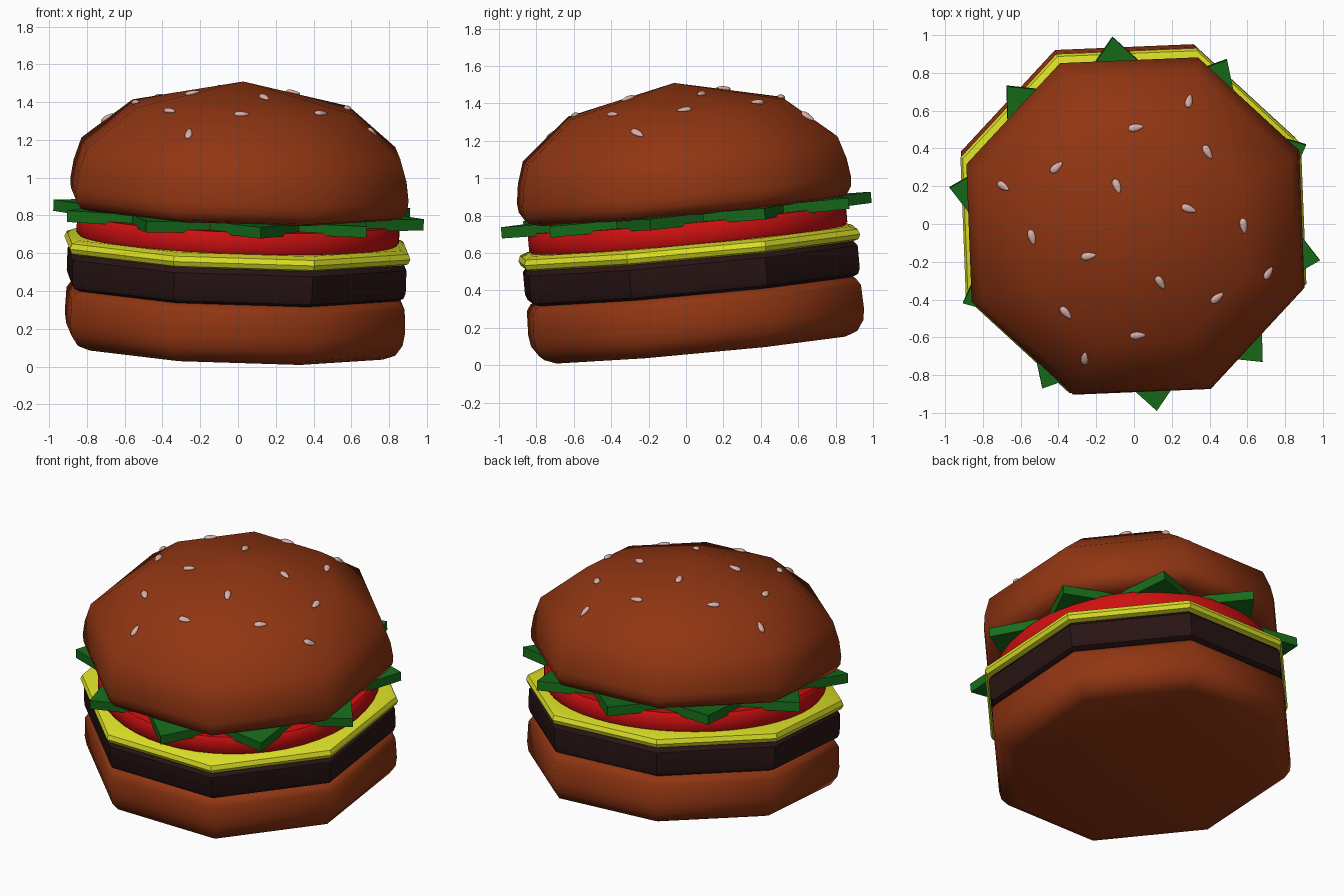
import bpy, bmesh
from math import cos, sin, pi, radians
from mathutils import Matrix, Vector
from mathutils.bvhtree import BVHTree

cube = bpy.data.objects.get("Cube")
if cube:
    bpy.data.objects.remove(cube, do_unlink=True)


def make_material(name, color):
    mat = bpy.data.materials.new(name)
    mat.use_nodes = True
    mat.diffuse_color = (*color, 1)
    mat.node_tree.nodes["Principled BSDF"].inputs["Base Color"].default_value = (*color, 1)
    return mat


BUN = make_material("toasted brown", (0.28, 0.036, 0.006))
PATTY = make_material("dark meat", (0.022, 0.007, 0.007))
CHEESE = make_material("cheese yellow", (0.72, 0.75, 0.02))
TOMATO = make_material("tomato red", (0.62, 0.005, 0.005))
LETTUCE = make_material("lettuce green", (0.008, 0.15, 0.01))
SEED = make_material("pale seed", (0.7, 0.42, 0.38))

# The whole stack leans along one tilted axis
AXIS = Vector((0.035, -0.092, 1)).normalized()
LEAN = Vector((0, 0, 1)).rotation_difference(AXIS).to_matrix().to_4x4()
STACK = Matrix.Translation((-0.022, 0.067, 0.091)) @ LEAN @ Matrix.Rotation(radians(24.8), 4, "Z")


def finish(name, bm, mat, smooth):
    bmesh.ops.recalc_face_normals(bm, faces=bm.faces[:])
    mesh = bpy.data.meshes.new(name)
    bm.to_mesh(mesh)
    obj = bpy.data.objects.new(name, mesh)
    bpy.context.collection.objects.link(obj)
    mesh.materials.append(mat)
    if smooth:
        bpy.ops.object.select_all(action="DESELECT")
        obj.select_set(True)
        bpy.context.view_layer.objects.active = obj
        bpy.ops.object.shade_smooth_by_angle(angle=radians(smooth))
    return obj


def layer(name, profile, sides, mat, smooth=0, notch=1):
    """Loft rings of (radius, height); notch pulls in every other point."""
    bm = bmesh.new()
    rings = []
    for r, h in profile:
        if r == 0:
            rings.append([bm.verts.new((0, 0, h))])
            continue
        ring = []
        for i in range(sides):
            a, rad = 2 * pi * i / sides, r * (notch if i % 2 else 1)
            ring.append(bm.verts.new((rad * cos(a), rad * sin(a), h)))
        rings.append(ring)
    for low, high in zip(rings, rings[1:]):
        for i in range(sides):
            j = (i + 1) % sides
            if len(high) == 1:
                bm.faces.new((low[i], low[j], high[0]))
            else:
                bm.faces.new((low[i], low[j], high[j], high[i]))
    for ring in (rings[0], rings[-1]):
        if len(ring) > 1:
            bm.faces.new(ring)
    bm.transform(STACK)
    obj = finish(name, bm, mat, smooth)
    bm.free()
    return obj


# Stack of fillings between the two buns
layer("bottom_bun", [(0.84, 0), (0.91, 0.025), (0.95, 0.08), (0.96, 0.14),
                     (0.955, 0.27), (0.93, 0.305), (0.88, 0.32)], 8, BUN, 50)
layer("patty", [(0.91, 0.315), (0.945, 0.33), (0.957, 0.36), (0.957, 0.48),
                (0.93, 0.51)], 8, PATTY, 35)
layer("cheese", [(0.93, 0.505), (0.965, 0.515), (0.977, 0.54), (0.965, 0.568),
                 (0.92, 0.585)], 8, CHEESE, 40)
layer("tomato", [(0.84, 0.58), (0.855, 0.6), (0.855, 0.68), (0.84, 0.7)], 48, TOMATO, 40)
layer("lettuce", [(1, 0.685), (1, 0.745)], 20, LETTUCE, 0, 0.766)
top_bun = layer("top_bun", [(0.85, 0.74), (0.92, 0.755), (0.95, 0.8), (0.955, 0.85),
                            (0.94, 0.95), (0.9, 1.07), (0.62, 1.29), (0, 1.425)], 8, BUN, 60)

# Sesame seeds: x, y and heading in degrees, dropped onto the dome
SEEDS = [(.29, .65, 65), (.01, .51, 10), (.39, .38, -60), (-.41, .3, 40),
         (-.69, .2, -20), (-.09, .2, -70), (.29, .08, -20), (.58, -.01, -80),
         (-.54, -.07, -75), (-.24, -.17, 10), (.14, -.31, -60), (.71, -.26, 40),
         (.44, -.39, 40), (-.36, -.47, -50), (.02, -.59, 5), (-.26, -.71, 70)]
dome = bmesh.new()
dome.from_mesh(top_bun.data)
tree = BVHTree.FromBMesh(dome)
for n, (x, y, heading) in enumerate(SEEDS, 1):
    spot, normal, _, _ = tree.ray_cast(Vector((x, y, 3)), Vector((0, 0, -1)))
    a = radians(heading)
    along = Vector((cos(a), sin(a), 0))
    along = (along - normal * along.dot(normal)).normalized()
    frame = Matrix((along, normal.cross(along), normal)).transposed().to_4x4()
    bm = bmesh.new()
    bmesh.ops.create_uvsphere(bm, u_segments=12, v_segments=8, radius=1)
    for v in bm.verts:
        taper = 1 - 0.35 * v.co.x
        v.co = Vector((v.co.x * 0.042, v.co.y * 0.02 * taper, v.co.z * 0.013 * taper))
    bm.transform(Matrix.Translation(spot + normal * 0.004) @ frame)
    finish(f"sesame_seed_{n}", bm, SEED, 60)
    bm.free()
dome.free()
